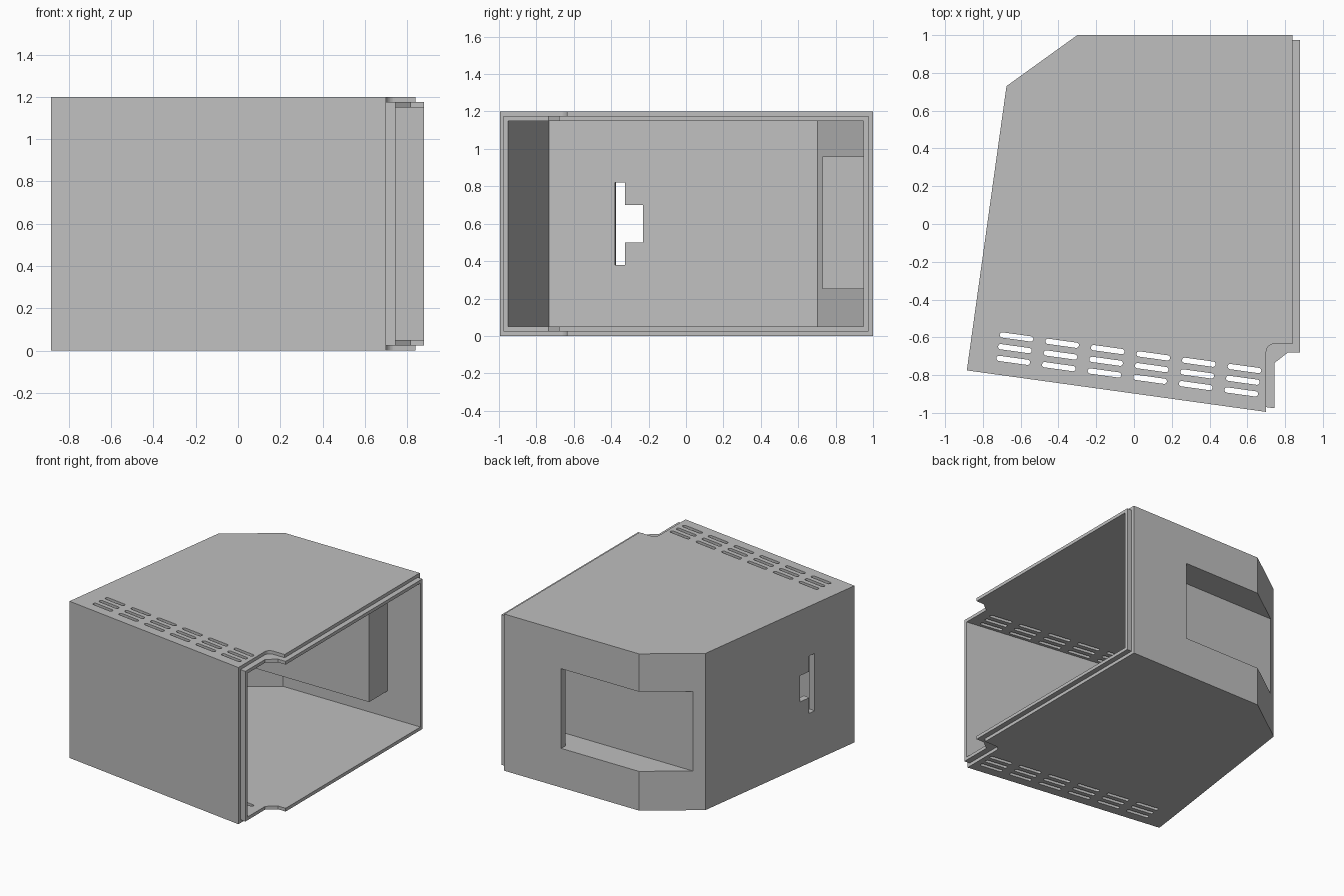
import bpy, bmesh, math
from mathutils import Vector
from mathutils.geometry import intersect_line_line_2d, intersect_point_line

if "Cube" in bpy.data.objects:
    bpy.data.objects.remove(bpy.data.objects["Cube"], do_unlink=True)

grey = bpy.data.materials.new("plain_grey")
grey.use_nodes = True
grey.diffuse_color = (0.52, 0.52, 0.52, 1)
grey.node_tree.nodes["Principled BSDF"].inputs["Base Color"].default_value = grey.diffuse_color

H = 1.2        # overall height
WALL = 0.05    # full wall thickness
STEP = 0.025   # lip inset

# Plan corners of the solid walls, running past the open side
WALLS = [Vector(p) for p in
         [(2, 1), (-0.30, 1), (-0.675, 0.73), (-0.885, -0.775), (2, -1.175)]]


def prisms(name, parts):
    """One object made of plan outlines, each raised from z0 to z1."""
    bm = bmesh.new()
    for outline, z0, z1 in parts:
        base = bm.faces.new([bm.verts.new((p[0], p[1], z0)) for p in outline])
        top = bmesh.ops.extrude_face_region(bm, geom=[base])["geom"]
        verts = [v for v in top if isinstance(v, bmesh.types.BMVert)]
        bmesh.ops.translate(bm, verts=verts, vec=(0, 0, z1 - z0))
    bmesh.ops.recalc_face_normals(bm, faces=bm.faces)
    mesh = bpy.data.meshes.new(name)
    bm.to_mesh(mesh)
    bm.free()
    mesh.materials.append(grey)
    ob = bpy.data.objects.new(name, mesh)
    bpy.context.collection.objects.link(ob)
    return ob


def combine(target, tool, operation):
    """Apply a boolean and remove the tool."""
    mod = target.modifiers.new(operation, "BOOLEAN")
    mod.operation, mod.object, mod.solver = operation, tool, "EXACT"
    bpy.context.view_layer.objects.active = target
    bpy.ops.object.modifier_apply(modifier=mod.name)
    bpy.data.objects.remove(tool, do_unlink=True)


def inset_walls(d, x_back, x_front):
    """Wall corners moved inward by d, cut off at x on the open side."""
    lines = []
    for a, b in zip(WALLS, WALLS[1:]):
        t = (b - a).normalized()
        n = Vector((-t.y, t.x)) * d
        lines.append((a + n, b + n, t))

    def meet(p, q):
        k = (q[0] - p[0]).cross(q[2]) / p[2].cross(q[2])
        return p[0] + p[2] * k

    def at_x(line, x):
        return line[0] + line[2] * ((x - line[0].x) / line[2].x)

    corners = [meet(p, q) for p, q in zip(lines, lines[1:])]
    return [at_x(lines[0], x_back)] + corners + [at_x(lines[-1], x_front)]


# Outer body with a filleted notch on the open side
R = 0.042
fillet = [(0.70 + R - R * math.cos(a), -0.635 - R + R * math.sin(a))
          for a in [math.pi / 2 * i / 8 for i in range(9)]]
body = prisms("housing_shell",
              [(inset_walls(0, 0.84, 0.70) + fillet + [(0.84, -0.635)], 0, H)])

# Stepped lip around the opening
lip = inset_walls(STEP, 0.88, 0.745) + [(0.745, -0.735), (0.815, -0.68), (0.88, -0.68)]
combine(body, prisms("lip", [(lip, STEP, H - STEP)]), "UNION")

# Hollow interior
combine(body, prisms("cavity", [(inset_walls(WALL, 1.5, 1.5), WALL, H - WALL)]), "DIFFERENCE")

# Rear grip: inner box, then a pocket hooked behind the back wall
grip = [(-0.63, 0.73), (0.60, 0.73), (0.60, 0.97), (-0.30, 0.97)]
combine(body, prisms("grip_box", [(grip, 0.25, 0.96)]), "UNION")
pocket = [(-0.8, 0.78), (0.55, 0.78), (0.55, 0.95), (0.357, 0.95), (0.357, 1.1), (-0.8, 1.1)]
combine(body, prisms("grip_pocket", [(pocket, 0.30, 0.91)]), "DIFFERENCE")

# T-shaped slot square to the sloping side wall
side = (WALLS[2] - WALLS[3]).normalized()
normal = Vector((-side.y, side.x))


def slot(y0, y1):
    ends = [WALLS[3] - normal * WALL + side * ((y - WALLS[3].y) / side.y) for y in (y0, y1)]
    a, b = ends
    return [a - normal * 0.1, b - normal * 0.1, b + normal * 0.2, a + normal * 0.2]


for y0, y1, z0, z1 in [(-0.373, -0.318, 0.38, 0.82), (-0.34, -0.223, 0.50, 0.70)]:
    combine(body, prisms("side_slot", [(slot(y0, y1), z0, z1)]), "DIFFERENCE")

# Vents through top and bottom, in rows parallel to the front wall
along = (WALLS[4] - WALLS[3]).normalized()
across = Vector((along.y, -along.x))


def vent(centre, length=0.18, width=0.028):
    r = width / 2
    points = []
    for sign in (1, -1):
        for i in range(7):
            a = math.pi * (i / 6 - 0.5)
            local = Vector((length / 2 - r + r * math.cos(a), r * math.sin(a))) * sign
            points.append(centre + along * local.x + across * local.y)
    return points


first = Vector((-0.622, -0.598))
vents = [(vent(first + along * (0.2437 * col) + across * (0.0625 * row)), -0.1, H + 0.1)
         for row in range(3) for col in range(6)]
combine(body, prisms("vents", vents), "DIFFERENCE")
